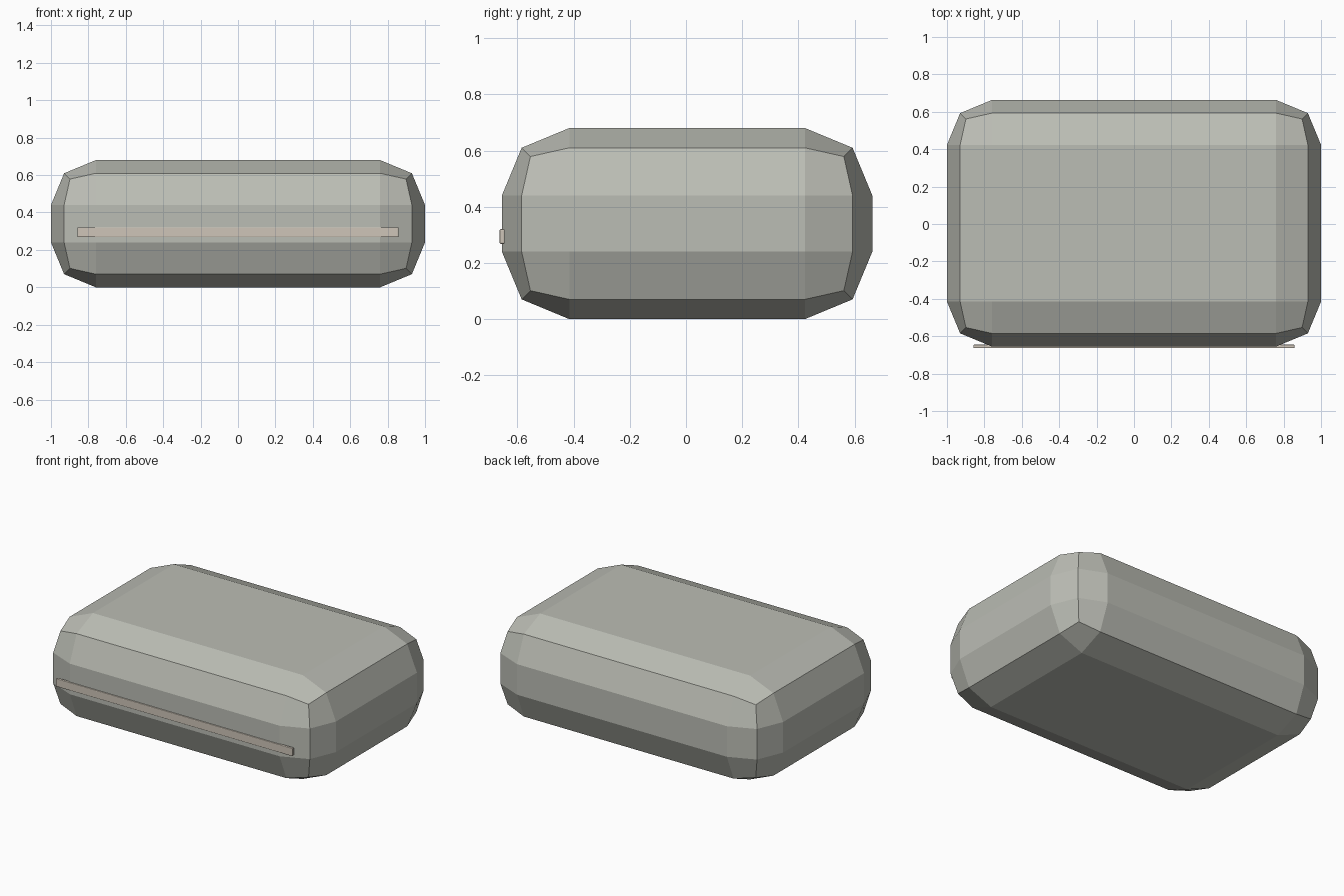
import bpy

if "Cube" in bpy.data.objects:
    bpy.data.objects.remove(bpy.data.objects["Cube"])


def material(name, color):
    mat = bpy.data.materials.new(name)
    mat.diffuse_color = color
    mat.use_nodes = True
    mat.node_tree.nodes["Principled BSDF"].inputs["Base Color"].default_value = mat.diffuse_color
    return mat


def bevelled_box(name, low, high, bevel, segments, mat):
    center = [(a + b) / 2 for a, b in zip(low, high)]
    bpy.ops.mesh.primitive_cube_add(size=1, location=center)
    obj = bpy.context.object
    obj.name = name
    obj.scale = [b - a for a, b in zip(low, high)]
    bpy.ops.object.transform_apply(location=False, rotation=False, scale=True)
    mod = obj.modifiers.new("Bevel", 'BEVEL')
    mod.width = bevel
    mod.segments = segments
    mod.limit_method = 'NONE'
    obj.data.materials.append(mat)
    return obj


shell_grey = material("shell_grey", (0.50, 0.51, 0.46, 1))
trim_beige = material("trim_beige", (0.62, 0.56, 0.48, 1))

# Faceted case body
bevelled_box("case_body", (-1, -0.655, 0), (1, 0.663, 0.68), 0.24, 2, shell_grey)

# Thin trim strip across the front
bevelled_box("front_strip", (-0.858, -0.663, 0.268), (0.858, -0.645, 0.32),
             0.004, 2, trim_beige)
